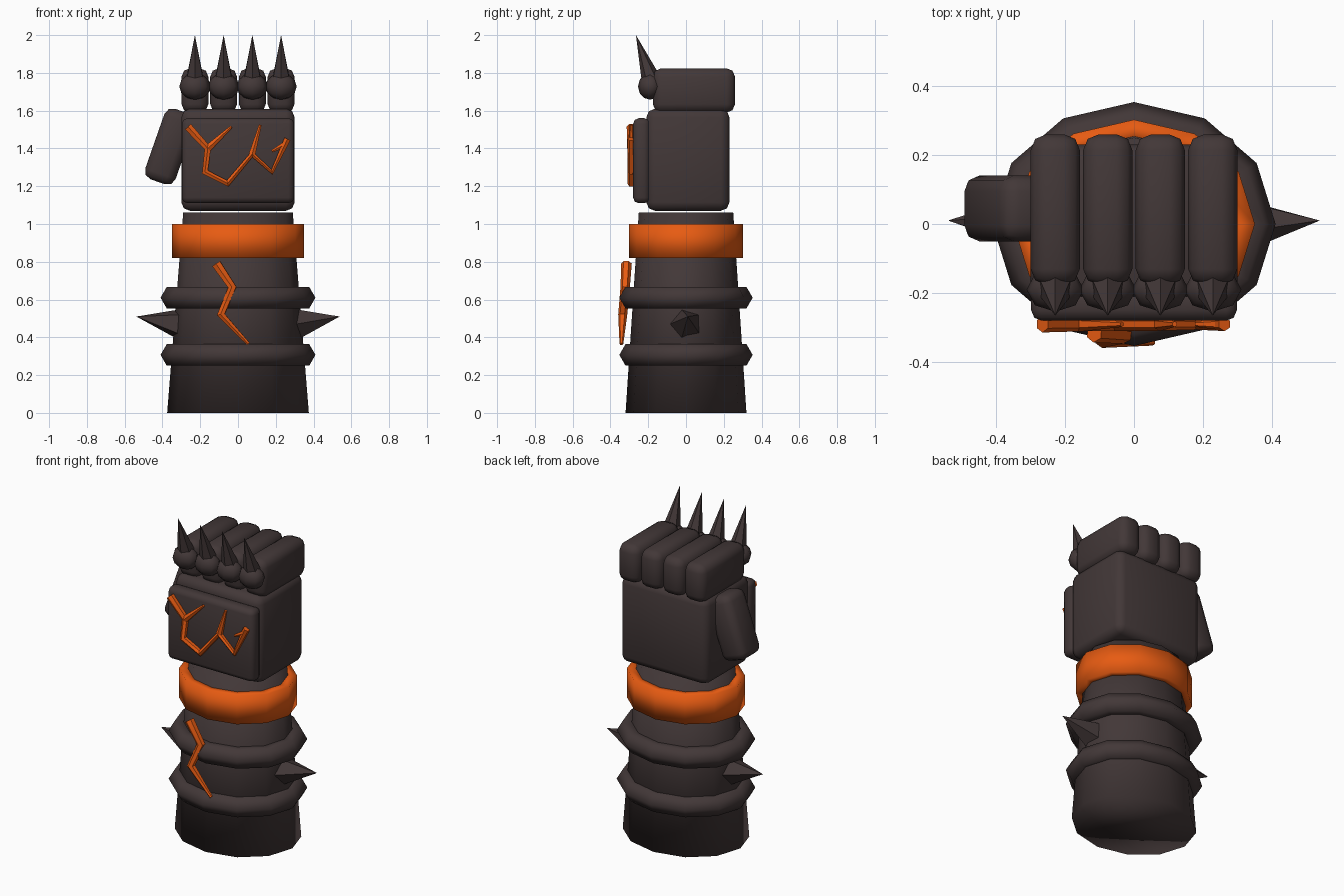
import bpy, bmesh, math
from mathutils import Vector, Matrix

if "Cube" in bpy.data.objects:
    bpy.data.objects.remove(bpy.data.objects["Cube"])


def material(name, rgb):
    m = bpy.data.materials.new(name)
    m.diffuse_color = (*rgb, 1)
    m.use_nodes = True
    m.node_tree.nodes["Principled BSDF"].inputs["Base Color"].default_value = m.diffuse_color
    return m


STONE = material("dark_stone", (0.055, 0.039, 0.039))
LAVA = material("lava_orange", (0.80, 0.105, 0.006))


def finish(name, bm, mat, smooth=True):
    bmesh.ops.recalc_face_normals(bm, faces=bm.faces)
    me = bpy.data.meshes.new(name)
    bm.to_mesh(me)
    bm.free()
    me.materials.append(mat)
    for p in me.polygons:
        p.use_smooth = smooth
    ob = bpy.data.objects.new(name, me)
    bpy.context.collection.objects.link(ob)
    return ob


def lathe(name, profile, mat, closed=False, sides=12):
    """Elliptical rings from (x radius, y radius, z); closed joins last to first."""
    bm = bmesh.new()
    rings = []
    for rx, ry, z in profile:
        rings.append([bm.verts.new((rx * math.cos(2 * math.pi * i / sides),
                                    ry * math.sin(2 * math.pi * i / sides), z))
                      for i in range(sides)])
    pairs = list(zip(rings, rings[1:]))
    if closed:
        pairs.append((rings[-1], rings[0]))
    else:
        bm.faces.new(rings[0])
        bm.faces.new(rings[-1])
    for a, b in pairs:
        for i in range(sides):
            j = (i + 1) % sides
            bm.faces.new((a[i], a[j], b[j], b[i]))
    return finish(name, bm, mat)


def block(name, centre, size, bevel, tilt=0.0):
    """Box with rounded edges, optionally leaned about the y axis."""
    bm = bmesh.new()
    bmesh.ops.create_cube(bm, size=1, matrix=Matrix.Diagonal((*size, 1)))
    bmesh.ops.bevel(bm, geom=bm.edges[:], offset=bevel, segments=2,
                    profile=0.5, affect='EDGES')
    bm.transform(Matrix.Translation(centre) @ Matrix.Rotation(tilt, 4, 'Y'))
    return finish(name, bm, STONE)


def spike(name, base, tip, radius, sides, spin=0.0):
    base, tip = Vector(base), Vector(tip)
    axis = tip - base
    bm = bmesh.new()
    bmesh.ops.create_cone(bm, cap_ends=True, segments=sides, radius1=radius,
                          radius2=0, depth=axis.length)
    bmesh.ops.remove_doubles(bm, verts=bm.verts, dist=0.0001)
    rot = axis.to_track_quat('Z', 'Y').to_matrix().to_4x4()
    bm.transform(Matrix.Translation((base + tip) / 2) @ rot
                 @ Matrix.Rotation(spin, 4, 'Z'))
    return finish(name, bm, STONE, False)


def crack(name, points):
    """Tapering tube through (x, y, z, radius) points."""
    cu = bpy.data.curves.new(name, 'CURVE')
    cu.dimensions = '3D'
    cu.bevel_depth = 1.0
    cu.bevel_resolution = 1
    cu.use_fill_caps = True
    s = cu.splines.new('POLY')
    s.points.add(len(points) - 1)
    for p, (x, y, z, r) in zip(s.points, points):
        p.co = (x, y, z, 1)
        p.radius = r
    cu.materials.append(LAVA)
    ob = bpy.data.objects.new(name, cu)
    bpy.context.collection.objects.link(ob)
    bpy.ops.object.select_all(action='DESELECT')
    ob.select_set(True)
    bpy.context.view_layer.objects.active = ob
    bpy.ops.object.convert(target='MESH')
    bpy.ops.object.shade_smooth_by_angle(angle=math.radians(40))


# Forearm and wrist band
lathe("forearm", [(0.375, 0.32, 0), (0.29, 0.25, 1.06)], STONE)
lathe("wrist_band", [(0.28, 0.24, 0.82), (0.35, 0.302, 0.82),
                     (0.35, 0.302, 1.0), (0.28, 0.24, 1.0)], LAVA, closed=True)

# Raised forearm rings with a pointed six-sided section
for n, z in enumerate((0.307, 0.61)):
    section = []
    for k in range(6):
        a = k * math.pi / 3
        d = 0.066 * math.cos(a)
        section.append((0.344 + d, 0.287 + d, z + 0.066 * math.sin(a)))
    lathe(f"forearm_ring_{n + 1}", section, STONE, closed=True)

# Side spikes
for side, label in ((-1, "left"), (1, "right")):
    spike(f"side_spike_{label}", (side * 0.275, 0, 0.465),
          (side * 0.538, 0.01, 0.51), 0.097, 5, math.pi / 2)

# Palm, back plate and thumb
block("palm", (0, 0.01, 1.34), (0.60, 0.44, 0.54), 0.045)
block("hand_plate", (0, -0.235, 1.335), (0.595, 0.09, 0.45), 0.03)
block("thumb", (-0.36, 0.045, 1.41), (0.17, 0.19, 0.395), 0.045,
      math.radians(19.3))

# Fingers, knuckles and knuckle spikes
for i in range(4):
    x = -0.228 + 0.152 * i
    block(f"finger_{i + 1}", (x, 0.042, 1.707), (0.142, 0.435, 0.235), 0.045)
    bm = bmesh.new()
    bmesh.ops.create_uvsphere(bm, u_segments=8, v_segments=6, radius=1)
    bm.transform(Matrix.Translation((x, -0.19, 1.728))
                 @ Matrix.Diagonal((0.083, 0.064, 0.07, 1)))
    finish(f"knuckle_{i + 1}", bm, STONE)
    spike(f"knuckle_spike_{i + 1}", (x, -0.178, 1.745), (x, -0.265, 2.0),
          0.056, 6)

# Glowing cracks on the forearm and hand plate
crack("forearm_crack", [(-0.115, -0.315, 0.79, 0.028), (-0.03, -0.322, 0.665, 0.025),
                        (-0.09, -0.335, 0.52, 0.024), (0.055, -0.342, 0.365, 0.010)])
Y = -0.29
hand_cracks = [
    [(-0.265, 1.515, 0.024), (-0.16, 1.40, 0.021), (-0.175, 1.275, 0.02),
     (-0.055, 1.215, 0.02), (0.075, 1.37, 0.019), (0.18, 1.275, 0.016),
     (0.262, 1.45, 0.02)],
    [(-0.16, 1.40, 0.022), (-0.035, 1.515, 0.008)],
    [(0.075, 1.37, 0.02), (0.118, 1.525, 0.008)],
    [(0.245, 1.42, 0.016), (0.18, 1.385, 0.008)],
]
for n, path in enumerate(hand_cracks):
    crack(f"hand_crack_{n + 1}", [(x, Y, z, r) for x, z, r in path])
